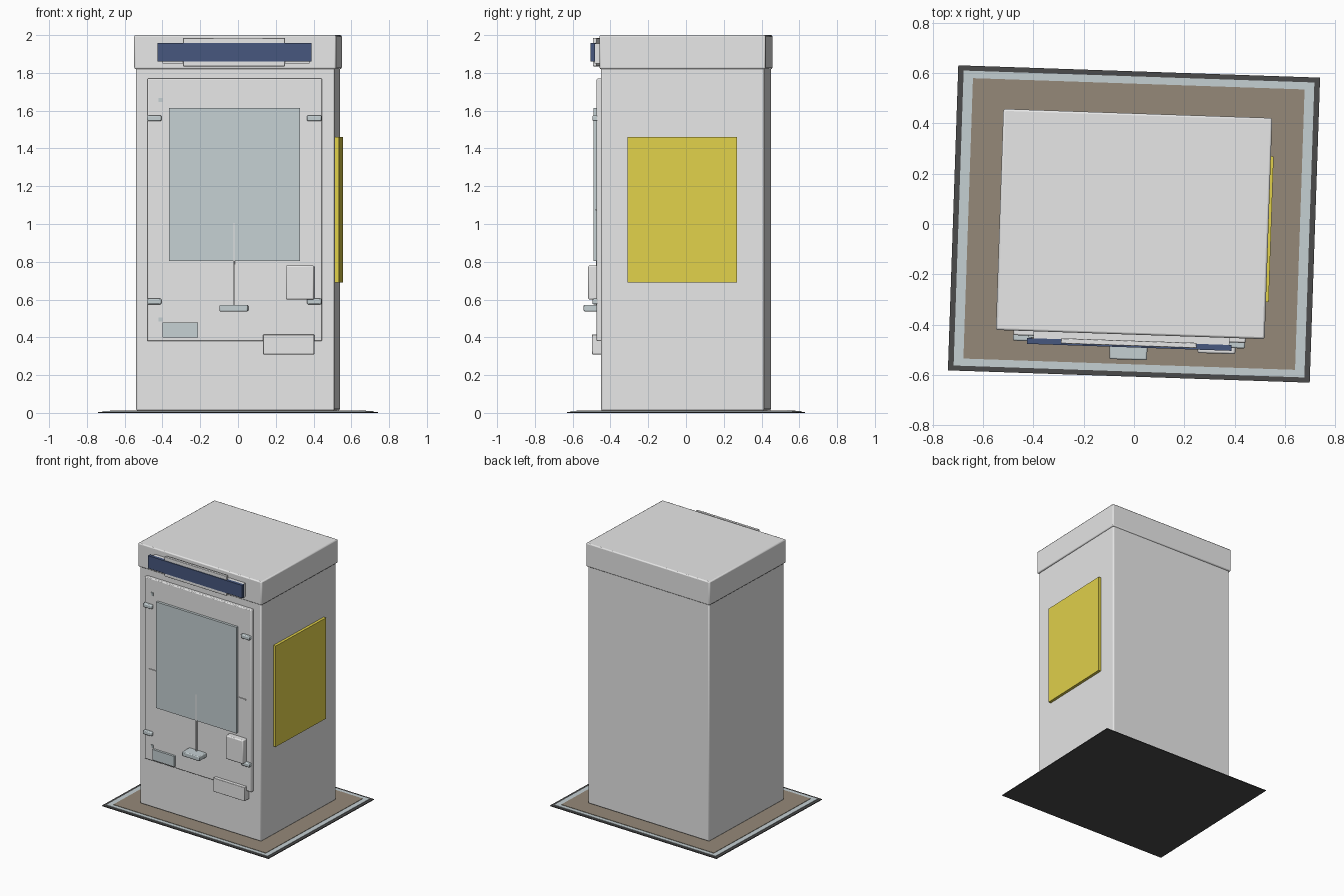
import bpy, bmesh, math
from mathutils import Matrix

if "Cube" in bpy.data.objects:
    bpy.data.objects.remove(bpy.data.objects["Cube"], do_unlink=True)

# The whole cabinet stands slightly turned on its spot
TURN = Matrix.Rotation(math.radians(-1.95), 4, "Z")


def material(name, *rgb):
    m = bpy.data.materials.new(name)
    m.use_nodes = True
    m.diffuse_color = (*rgb, 1)
    m.node_tree.nodes["Principled BSDF"].inputs["Base Color"].default_value = (*rgb, 1)
    return m


white = material("off_white_paint", 0.8, 0.8, 0.8)
glass = material("pale_blue_grey", 0.56, 0.63, 0.65)
yellow = material("yellow", 0.76, 0.64, 0.07)
navy = material("navy_blue", 0.062, 0.096, 0.21)
tan = material("brown_grey", 0.3, 0.25, 0.19)
black = material("black", 0.07, 0.07, 0.07)


def box(name, mat, x, y, z, bevel=0.0, segments=2):
    """Box spanning the ranges x, y, z, with optional rounded edges."""
    bm = bmesh.new()
    bmesh.ops.create_cube(bm, size=1)
    for v in bm.verts:
        v.co = [(r[0] + r[1]) / 2 + c * (r[1] - r[0]) for c, r in zip(v.co, (x, y, z))]
    mesh = bpy.data.meshes.new(name)
    bm.to_mesh(mesh)
    bm.free()
    mesh.materials.append(mat)
    ob = bpy.data.objects.new(name, mesh)
    bpy.context.collection.objects.link(ob)
    ob.matrix_world = TURN
    if bevel:
        mod = ob.modifiers.new("rounded_edges", "BEVEL")
        mod.width, mod.segments = bevel, segments
        mod.limit_method = "NONE"
        bpy.ops.object.select_all(action="DESELECT")
        ob.select_set(True)
        bpy.context.view_layer.objects.active = ob
        bpy.ops.object.shade_smooth_by_angle()
    return ob


def centred(name, mat, hx, hy, z, bevel=0.0):
    return box(name, mat, (-hx, hx), (-hy, hy), z, bevel)


# Stepped floor plate
centred("base_rim", black, 0.72, 0.607, (0, 0.006))
centred("base_border", glass, 0.698, 0.587, (0.004, 0.009))
centred("base_floor", tan, 0.66, 0.558, (0.007, 0.012))

# Cabinet and overhanging lid
centred("cabinet_body", white, 0.525, 0.432, (0.012, 1.83), 0.008)
centred("cabinet_lid", white, 0.535, 0.44, (1.82, 2.0), 0.008)

# Door with its window
box("door", white, (-0.465, 0.46), (-0.458, -0.42), (0.38, 1.77), 0.006)
box("window_panel", glass, (-0.35, 0.345), (-0.477, -0.45), (0.805, 1.615))

# Header sign on its bracket
box("sign_backing", white, (-0.385, 0.395), (-0.472, -0.43), (1.85, 1.955))
box("sign_bracket", white, (-0.275, 0.265), (-0.485, -0.464), (1.835, 1.985), 0.003)
box("sign_panel", navy, (-0.41, 0.405), (-0.491, -0.468), (1.86, 1.957))

# Notice board on the right-hand wall
box("side_notice", yellow, (0.515, 0.546), (-0.292, 0.288), (0.69, 1.46))

# Hinges and latches along both edges of the door
for side, xs, low in (("right", (-0.465, -0.39), 0.575), ("left", (0.382, 0.458), 0.575)):
    for level, z in (("lower", low), ("upper", 1.545)):
        box(f"{side}_{level}_hinge", glass, xs, (-0.48, -0.44), (z, z + 0.03), 0.006)
for level, z in (("lower", 0.483), ("upper", 1.645)):
    box(f"{level}_stud", glass, (-0.405, -0.385), (-0.465, -0.44), (z, z + 0.022))
for side, xs in (("right", (-0.425, -0.345)), ("left", (0.34, 0.415))):
    box(f"{side}_window_bar", white, xs, (-0.464, -0.45), (1.072, 1.079))

# Pull handle and the thin rod above it, leaning into the window
box("handle", glass, (-0.08, 0.07), (-0.54, -0.45), (0.537, 0.572), 0.006)
rod = box("handle_rod", white, (-0.008, 0.0), (-0.478, -0.465), (0.56, 1.45))
for v in rod.data.vertices:
    if v.co.z > 1:
        v.co.x = -0.005 + (v.co.x + 0.004) * 0.3
        v.co.y += 0.002

# Boxes and plate on the lower door
box("coin_box", white, (0.27, 0.42), (-0.504, -0.44), (0.6, 0.78), 0.007)
box("delivery_tray", white, (0.15, 0.42), (-0.484, -0.43), (0.31, 0.415), 0.003)
box("label_plate", glass, (-0.385, -0.195), (-0.475, -0.45), (0.398, 0.478))
